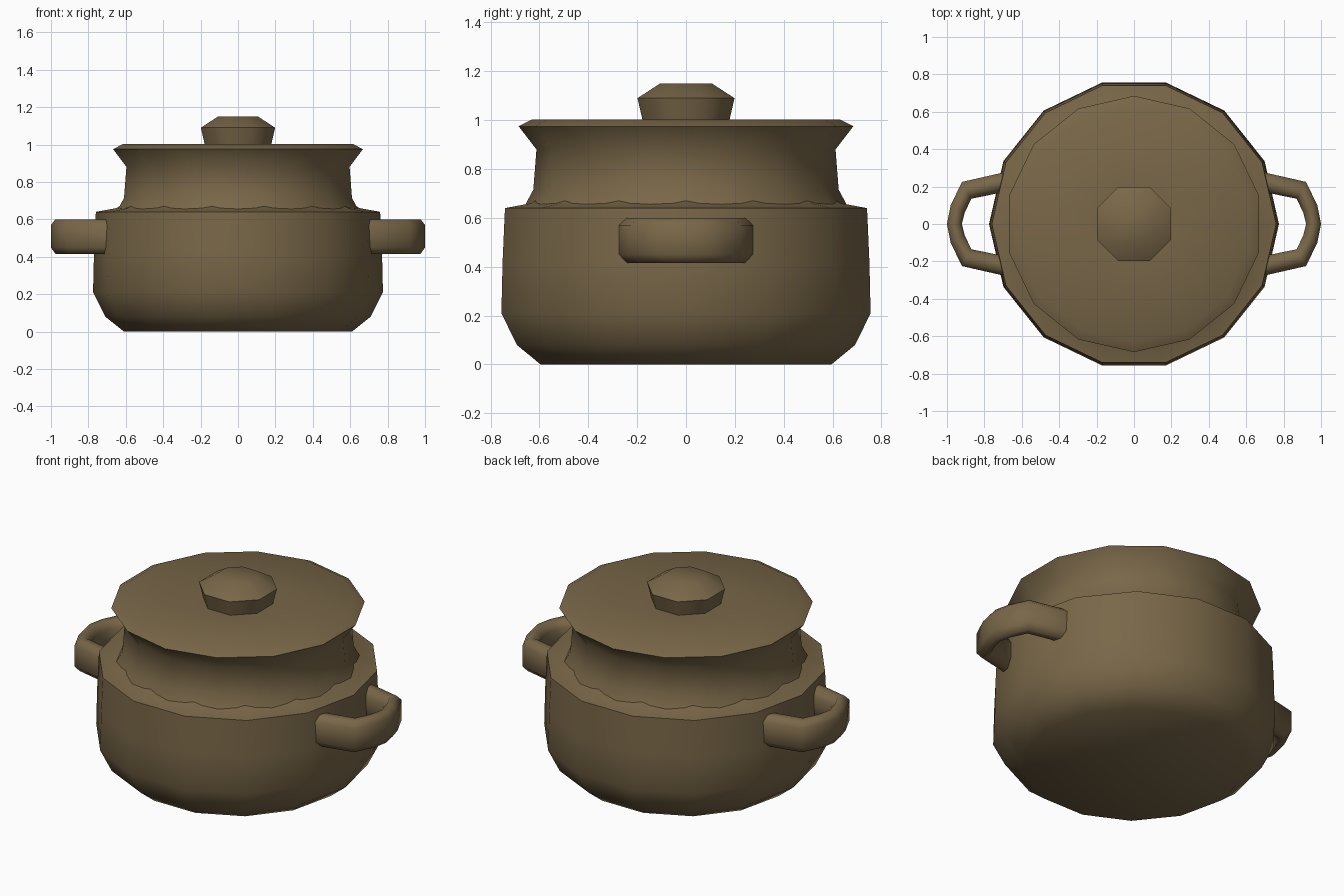
import bpy, bmesh, math

cube = bpy.data.objects.get("Cube")
if cube:
    bpy.data.objects.remove(cube, do_unlink=True)

# One glazed clay colour
clay = bpy.data.materials.new("brown_clay")
clay.use_nodes = True
colour = (0.19, 0.135, 0.065, 1)
clay.diffuse_color = colour
clay.node_tree.nodes["Principled BSDF"].inputs["Base Color"].default_value = colour


def loft(name, rings, closed=False, angle=50):
    """Skin a list of point rings; cap the ends unless closed."""
    bm = bmesh.new()
    loops = [[bm.verts.new(p) for p in ring] for ring in rings]
    pairs = list(zip(loops, loops[1:]))
    for a, b in pairs:
        n = len(a)
        for i in range(n):
            j = (i + 1) % n
            bm.faces.new((a[i], a[j], b[j], b[i]))
    bm.faces.new(loops[0][::-1])
    bm.faces.new(loops[-1])
    bmesh.ops.recalc_face_normals(bm, faces=bm.faces)
    mesh = bpy.data.meshes.new(name)
    bm.to_mesh(mesh)
    bm.free()
    mesh.materials.append(clay)
    obj = bpy.data.objects.new(name, mesh)
    bpy.context.collection.objects.link(obj)
    bpy.ops.object.select_all(action="DESELECT")
    bpy.context.view_layer.objects.active = obj
    obj.select_set(True)
    bpy.ops.object.shade_smooth_by_angle(angle=math.radians(angle))
    return obj


def lathe(name, profile, sides, turn=0.0, angle=50):
    """Turn (radius, height) pairs about z; turn is a fraction of one side."""
    angles = [math.tau * (i + turn) / sides for i in range(sides)]
    return loft(name, [[(r * math.cos(a), r * math.sin(a), z) for a in angles]
                       for r, z in profile], angle=angle)


# Round belly with a nearly flat shoulder
lathe("pot_body", [(0.61, 0), (0.71, 0.08), (0.775, 0.21), (0.77, 0.42),
                   (0.76, 0.64), (0.65, 0.66), (0.6, 0.69)], 14)

# Upright neck flaring out to the rim
lathe("pot_neck", [(0.66, 0.65), (0.625, 0.715), (0.612, 0.88),
                   (0.685, 0.975)], 14, 0.5, angle=60)

# Shallow lid on the rim
lathe("lid", [(0.685, 0.975), (0.63, 1.003), (0.2, 1.0)], 14, 0.5, angle=60)

# Lid knob with a bevelled top
lathe("lid_knob", [(0.19, 0.99), (0.215, 1.09), (0.115, 1.15)], 8, 0.5, angle=60)

# Loop handles, each lofted between an outer and an inner path
half = [((0.70, 0.275), (0.70, 0.17)), ((0.92, 0.225), (0.87, 0.135)),
        ((0.98, 0.10), (0.905, 0.06))]
path = half + [((1.0, 0.0), (0.92, 0.0))]
path += [tuple((x, -y) for x, y in pair) for pair in reversed(half)]
# (share of the way from outer to inner, height)
section = [(0, 0.45), (0, 0.57), (0.3, 0.6), (0.7, 0.6),
           (1, 0.56), (1, 0.46), (0.7, 0.415), (0.3, 0.415)]
for side, label in ((1, "left"), (-1, "right")):
    rings = [[(side * (o[0] + t * (i[0] - o[0])), o[1] + t * (i[1] - o[1]), z)
              for t, z in section] for o, i in path]
    loft(label + "_handle", rings, angle=60)
